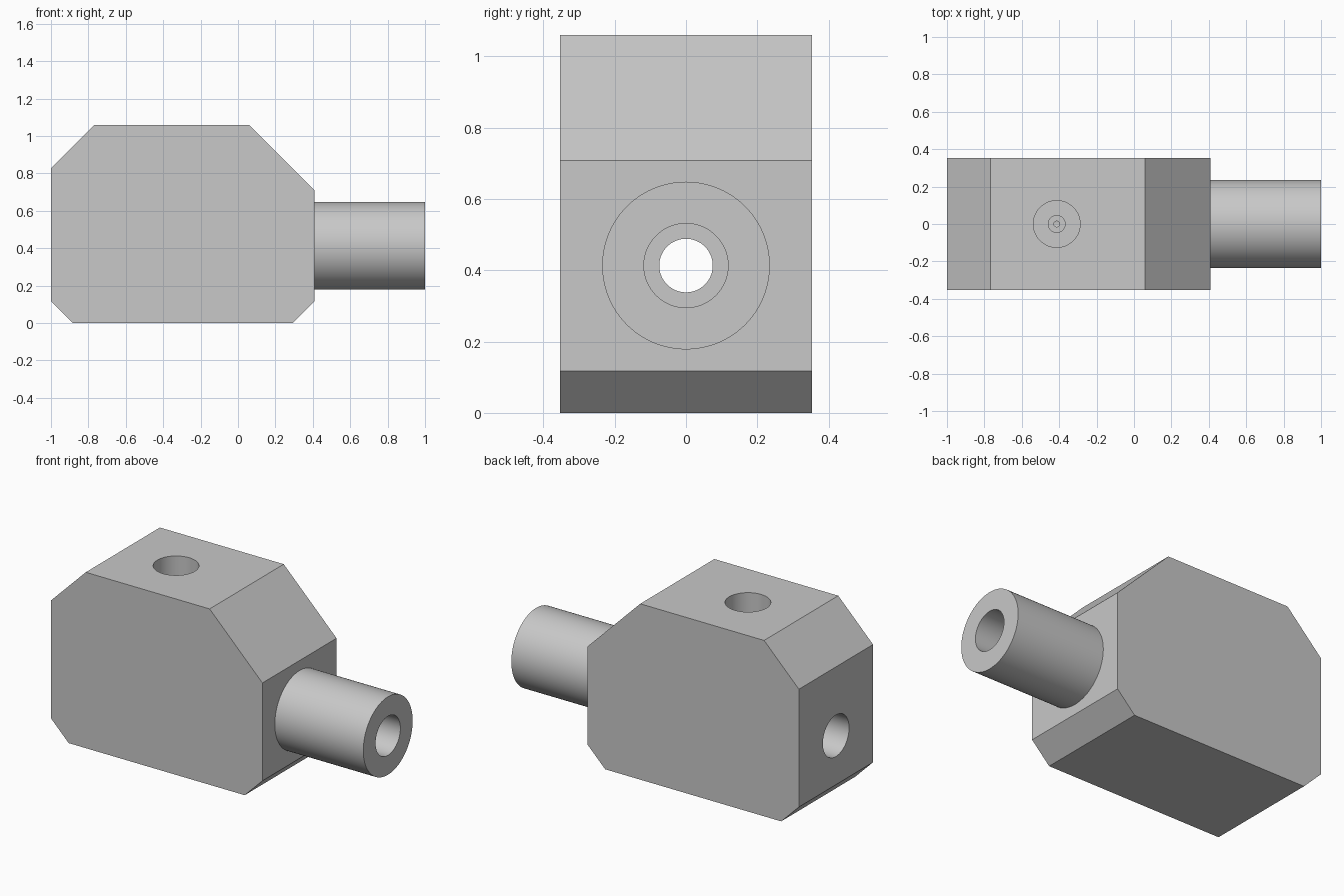
import bpy
import bmesh
import math
from mathutils import Matrix

SEGMENTS = 96
AXIS_Z = 0.413      # height of the horizontal bore
PORT_X = -0.413     # position of the vertical port

cube = bpy.data.objects.get("Cube")
if cube:
    bpy.data.objects.remove(cube, do_unlink=True)

metal = bpy.data.materials.new("light_grey_metal")
metal.use_nodes = True
grey = (0.58, 0.58, 0.58, 1)
metal.diffuse_color = grey
metal.node_tree.nodes["Principled BSDF"].inputs["Base Color"].default_value = grey


def finish(name, bm):
    bmesh.ops.recalc_face_normals(bm, faces=bm.faces)
    mesh = bpy.data.meshes.new(name)
    bm.to_mesh(mesh)
    bm.free()
    obj = bpy.data.objects.new(name, mesh)
    obj.data.materials.append(metal)
    bpy.context.collection.objects.link(obj)
    return obj


def select(obj):
    bpy.ops.object.select_all(action="DESELECT")
    obj.select_set(True)
    bpy.context.view_layer.objects.active = obj


def revolve(name, profile, matrix):
    """Spin (radius, height) points about z, then place the result."""
    bm = bmesh.new()
    verts = [bm.verts.new((r, 0, h)) for r, h in profile]
    edges = [bm.edges.new(pair) for pair in zip(verts, verts[1:])]
    bmesh.ops.spin(bm, geom=verts + edges, cent=(0, 0, 0), axis=(0, 0, 1),
                   angle=math.tau, steps=SEGMENTS)
    bmesh.ops.remove_doubles(bm, verts=bm.verts, dist=0.0002)
    bm.transform(matrix)
    return finish(name, bm)


along_x = Matrix.Translation((0, 0, AXIS_Z)) @ Matrix.Rotation(math.pi / 2, 4, "Y")
along_z = Matrix.Translation((PORT_X, 0, 0))

# Chamfered block
outline = [(-0.882, 0), (0.292, 0), (0.41, 0.118), (0.41, 0.708),
           (0.058, 1.06), (-0.768, 1.06), (-1, 0.828), (-1, 0.118)]
bm = bmesh.new()
face = bm.faces.new([bm.verts.new((x, -0.353, z)) for x, z in outline])
side = bmesh.ops.extrude_face_region(bm, geom=[face])
moved = [v for v in side["geom"] if isinstance(v, bmesh.types.BMVert)]
bmesh.ops.translate(bm, verts=moved, vec=(0, 0.706, 0))
body = finish("valve_body", bm)

# Stepped through bore and stepped top port
cutters = [
    revolve("through_bore_cutter",
            [(0, -1.1), (0.125, -1.1), (0.125, -0.65), (0.075, -0.65),
             (0.075, 0.1), (0.118, 0.1), (0.118, 0.6), (0, 0.6)], along_x),
    revolve("top_port_cutter",
            [(0, AXIS_Z), (0.015, AXIS_Z), (0.015, 0.6), (0.045, 0.6),
             (0.045, 0.7), (0.125, 0.7), (0.125, 1.2), (0, 1.2)], along_z),
]
for cutter in cutters:
    cutter.hide_render = True
    cut = body.modifiers.new(cutter.name, "BOOLEAN")
    cut.operation = "DIFFERENCE"
    cut.solver = "EXACT"
    cut.object = cutter
    select(body)
    bpy.ops.object.modifier_apply(modifier=cut.name)
for cutter in cutters:
    bpy.data.objects.remove(cutter, do_unlink=True)

# Hollow outlet stem, open where it meets the block
stem = revolve("outlet_stem",
               [(0.235, 0.41), (0.235, 1), (0.118, 1), (0.118, 0.41)], along_x)

for part in (body, stem):
    select(part)
    bpy.ops.object.shade_smooth_by_angle(angle=math.radians(30))
